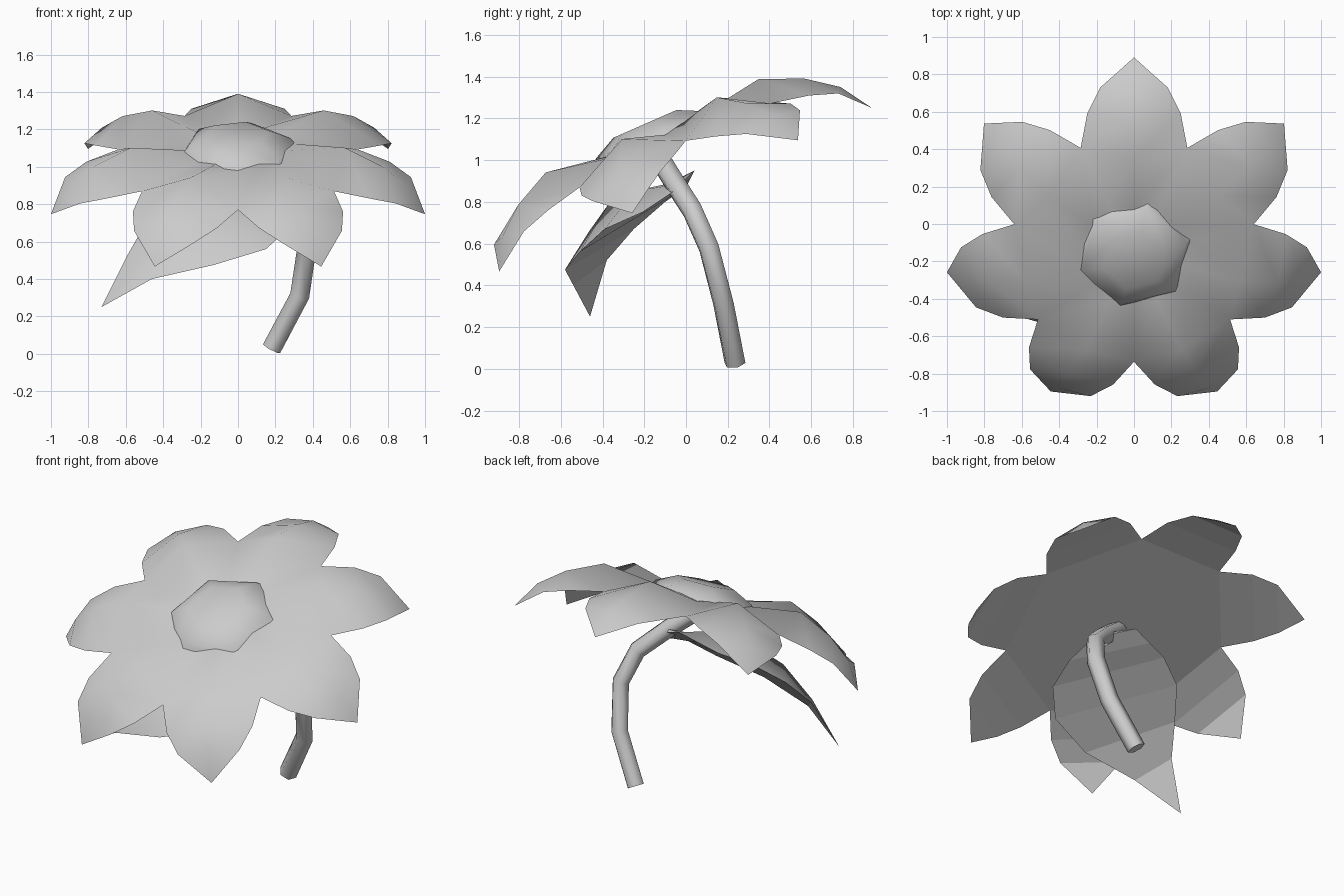
import bpy, bmesh, math
from mathutils import Matrix, Vector

cube = bpy.data.objects.get("Cube")
if cube:
    bpy.data.objects.remove(cube, do_unlink=True)

grey = bpy.data.materials.new("plain_grey")
grey.use_nodes = True
colour = (0.6, 0.6, 0.6, 1)
grey.diffuse_color = colour
grey.node_tree.nodes["Principled BSDF"].inputs["Base Color"].default_value = colour

# The flower head leans towards the front
TILT = Matrix.Translation((0, -0.049, 0.838)) @ Matrix.Rotation(math.radians(23.7), 4, "X")
PETALS = 7


def finish(obj, angle):
    obj.data.materials.append(grey)
    bpy.ops.object.select_all(action="DESELECT")
    obj.select_set(True)
    bpy.context.view_layer.objects.active = obj
    bpy.ops.object.shade_smooth_by_angle(angle=math.radians(angle))


def solid(name, grids, matrix=Matrix(), angle=40):
    """Skin grids of equal rows, weld them and close what is left open."""
    bm = bmesh.new()
    for rows in grids:
        grid = [[bm.verts.new(matrix @ Vector(p)) for p in row] for row in rows]
        for a, b in zip(grid, grid[1:]):
            for i in range(len(a) - 1):
                bm.faces.new((a[i], a[i + 1], b[i + 1], b[i]))
    bmesh.ops.remove_doubles(bm, verts=bm.verts, dist=0.002)
    bmesh.ops.holes_fill(bm, edges=bm.edges, sides=0)
    bmesh.ops.recalc_face_normals(bm, faces=bm.faces)
    mesh = bpy.data.meshes.new(name)
    bm.to_mesh(mesh)
    bm.free()
    obj = bpy.data.objects.new(name, mesh)
    bpy.context.collection.objects.link(obj)
    finish(obj, angle)
    # Undersides stay faceted
    for face in mesh.polygons:
        if face.normal.z < 0:
            face.use_smooth = False


# Petals: ridge reach, ridge height, edge reach, half width, edge height
stations = [
    (0, 0.27, 0, 0, 0.27),
    (0.28, 0.30, 0.28, 0.135, 0.28),
    (0.587, 0.345, 0.592, 0.285, 0.214),
    (0.789, 0.257, 0.775, 0.25, 0.175),
    (0.929, 0.152, 0.907, 0.18, 0.128),
    (1.026, 0, 1.026, 0, 0),
]
top = [[(-w, er, eh), (0, r, h), (w, er, eh)] for r, h, er, w, eh in stations]
floor = stations[2][4]
under = [[(0, 0, floor)] * 2] + [[row[0], row[2]] for row in top[2:]]
bloom = []
for k in range(PETALS):
    turn = Matrix.Rotation(math.tau * k / PETALS, 3, "Z")
    for part in (top, under):
        bloom.append([[turn @ Vector(p) for p in row] for row in part])
solid("petals", bloom, TILT, 60)

# Six-sided domed heart with a flat top
heart = []
for radius, height in ((0.17, 0.367), (0.29, 0.31), (0.35, 0.23)):
    angles = [math.radians(76 + 60 * i) for i in range(7)]
    heart.append([(radius * math.cos(a), radius * math.sin(a), height) for a in angles])
solid("flower_heart", [heart], TILT, 45)

# Leaf: back edge, front edge and ridge lift from stem to tip
edges = [
    ((0.02, 0.04, 0.95), (0.25, -0.06, 0.85), 0.02),
    ((-0.10, 0.02, 0.91), (0.30, -0.21, 0.75), 0.05),
    ((-0.22, 0, 0.87), (0.27, -0.39, 0.67), 0.10),
    ((-0.40, -0.10, 0.80), (0.15, -0.51, 0.56), 0.13),
    ((-0.51, -0.25, 0.67), (-0.13, -0.58, 0.475), 0.10),
    ((-0.595, -0.38, 0.52), (-0.46, -0.54, 0.40), 0.03),
    ((-0.73, -0.46, 0.25), (-0.73, -0.46, 0.25), 0),
]
up = Vector((-0.2, -0.5, 0.8)).normalized()
leaf_top = [[b, Vector(b).lerp(Vector(f), 0.5) + up * lift, f] for b, f, lift in edges]
leaf_under = [[b, f] for b, f, lift in edges]
solid("leaf", [leaf_top, leaf_under], angle=60)

# Bent six-sided stem
path = [(0.18, 0.235, 0.028), (0.33, 0.18, 0.31), (0.37, 0.11, 0.58),
        (0.31, 0.03, 0.76), (0.16, -0.06, 0.90), (0, -0.14, 1.03)]
curve = bpy.data.curves.new("stem", "CURVE")
curve.dimensions = "3D"
curve.bevel_depth = 0.053
curve.bevel_resolution = 1
curve.use_fill_caps = True
spline = curve.splines.new("POLY")
spline.points.add(len(path) - 1)
for point, co in zip(spline.points, path):
    point.co = (*co, 1)
stem = bpy.data.objects.new("stem", curve)
bpy.context.collection.objects.link(stem)
bpy.ops.object.select_all(action="DESELECT")
stem.select_set(True)
bpy.context.view_layer.objects.active = stem
bpy.ops.object.convert(target="MESH")
finish(bpy.context.object, 65)
